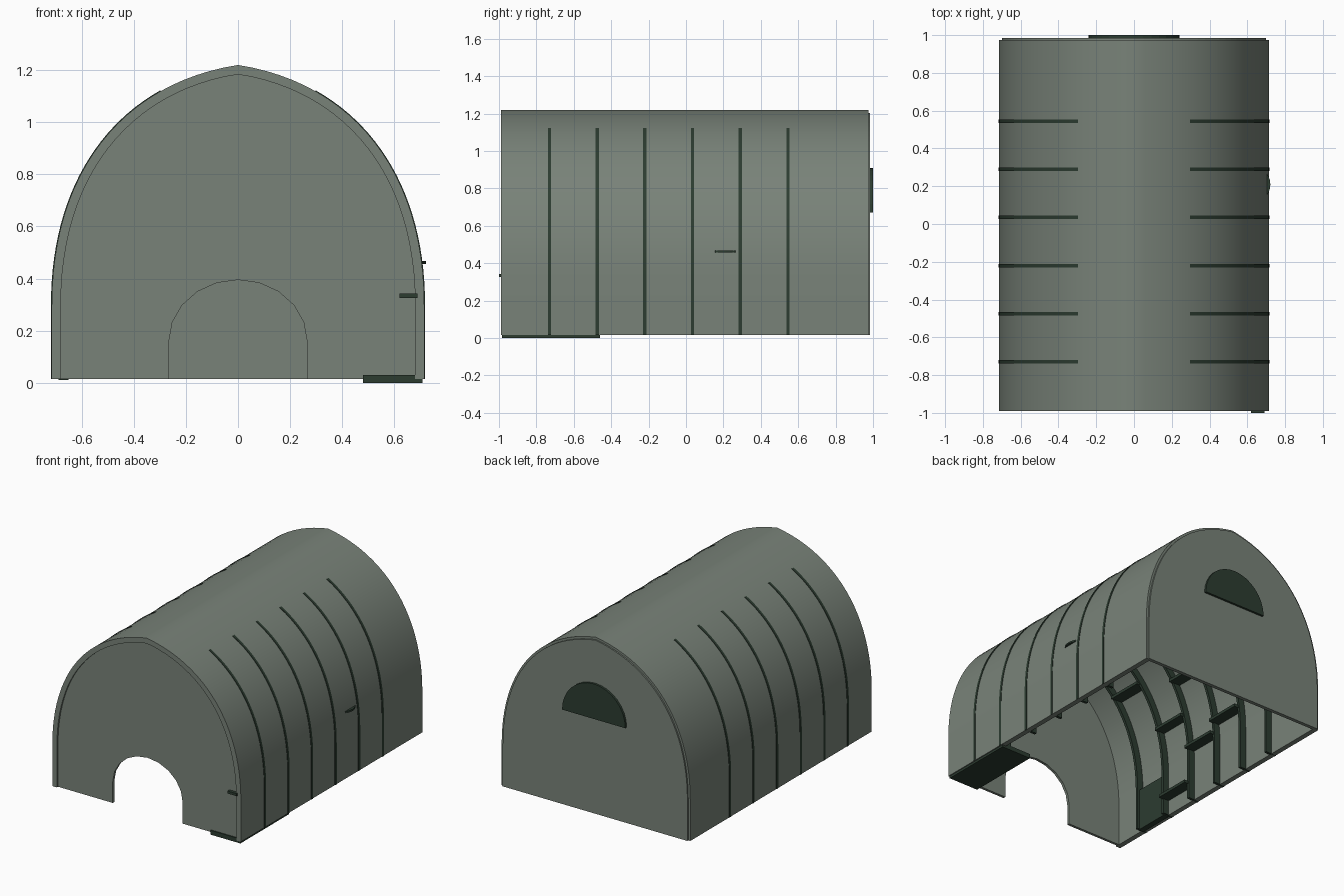
import bpy, bmesh, math

if "Cube" in bpy.data.objects:
    bpy.data.objects.remove(bpy.data.objects["Cube"])

def mat(name, c):
    m = bpy.data.materials.new(name)
    m.diffuse_color = (*c, 1)
    m.use_nodes = True
    m.node_tree.nodes["Principled BSDF"].inputs["Base Color"].default_value = m.diffuse_color
    return m

GREY = mat("shell_green", (0.19, 0.225, 0.19))
DARK = mat("dark_green", (0.025, 0.045, 0.03))
BASE = 0.015
P = [(0.715, 0.30), (0.715, 0.80), (0.45, 1.15), (0.0, 1.22)]

def half(off, t_end=1.0, n=24):
    """Right half of the arch, offset inwards, from base upward."""
    pts = [(P[0][0] - off, BASE)]
    for i in range(n + 1):
        t = t_end * i / n
        u = 1 - t
        w = (u**3, 3*u*u*t, 3*u*t*t, t**3)
        d = (-3*u*u, 3*u*u - 6*u*t, 6*u*t - 3*t*t, 3*t*t)
        x, z = (sum(a * p[k] for a, p in zip(w, P)) for k in (0, 1))
        dx, dz = (sum(a * p[k] for a, p in zip(d, P)) for k in (0, 1))
        l = math.hypot(dx, dz)
        pts.append((max(0, x - off * dz / l), z + off * dx / l))
    if t_end == 1:
        pts[-1] = (0, P[3][1] - off * 1.05)
    return pts

def arch(off):
    r = half(off)
    return r + [(-x, z) for x, z in reversed(r[:-1])]

def wall_x(z):
    """Inner wall distance at a given height."""
    return min(half(0.03), key=lambda p: abs(p[1] - z))[0] if z > 0.3 else 0.685

def finish(name, bm, material, smooth=False):
    bmesh.ops.recalc_face_normals(bm, faces=bm.faces)
    me = bpy.data.meshes.new(name)
    bm.to_mesh(me)
    bm.free()
    o = bpy.data.objects.new(name, me)
    bpy.context.collection.objects.link(o)
    me.materials.append(material)
    if smooth:
        bpy.ops.object.select_all(action='DESELECT')
        o.select_set(True)
        bpy.context.view_layer.objects.active = o
        bpy.ops.object.shade_smooth_by_angle(angle=math.radians(30))
    return o

def plate(name, outline, y0, y1, material):
    bm = bmesh.new()
    f = bm.faces.new([bm.verts.new((x, y0, z)) for x, z in outline])
    r = bmesh.ops.extrude_face_region(bm, geom=[f])
    for v in r['geom']:
        if isinstance(v, bmesh.types.BMVert):
            v.co.y = y1
    return finish(name, bm, material)

def band(name, outer, inner, y0, y1, material):
    """Open strip with a rectangular section, swept along an arch."""
    bm = bmesh.new()
    rows = [[bm.verts.new(c) for c in ((a[0], y0, a[1]), (a[0], y1, a[1]),
                                       (b[0], y1, b[1]), (b[0], y0, b[1]))]
            for a, b in zip(outer, inner)]
    for r, s in zip(rows, rows[1:]):
        for k in range(4):
            j = (k + 1) % 4
            bm.faces.new((r[k], r[j], s[j], s[k]))
    bm.faces.new(rows[0])
    bm.faces.new(rows[-1])
    return finish(name, bm, material, True)

def box(name, x0, x1, y0, y1, z0, z1, material=DARK):
    plate(name, [(x0, z0), (x1, z0), (x1, z1), (x0, z1)], y0, y1, material)

# arched shell
band("arched_shell", arch(0), arch(0.035), -0.99, 0.975, GREY)

# front wall with doorway
door = [(-0.265, BASE)] + [(-0.265 * math.cos(math.pi * i / 10),
        0.16 + 0.235 * math.sin(math.pi * i / 10)) for i in range(11)] + [(0.265, BASE)]
plate("front_wall", arch(0.034) + door, -0.978, -0.96, GREY)

# back wall and half-round window
plate("back_wall", arch(0.015), 0.96, 0.985, GREY)
plate("back_window", [(0.24 * math.cos(math.pi * i / 16), 0.67 + 0.24 * math.sin(math.pi * i / 16))
                      for i in range(17)], 0.98, 1.0, DARK)

# curved ribs on both sides
RIBS = [-0.73 + 0.255 * i for i in range(6)]
for s, side in ((1, "right"), (-1, "left")):
    o, n = half(-0.003, 0.755), half(0.08, 0.755)
    for i, y in enumerate(RIBS):
        band(f"rib_{side}_{i}", [(s * x, z) for x, z in o], [(s * x, z) for x, z in n],
             y - 0.009, y + 0.009, DARK)
    # staggered shelves between ribs
    for i, z in ((0, 0.90), (1, 0.61), (2, 0.82), (2, 0.38), (1, 0.13), (3, 0.46)):
        x = wall_x(z)
        a, b = sorted((s * x, s * (x - 0.08)))
        box(f"shelf_{side}_{i}", a, b, RIBS[i], RIBS[i + 1], z - 0.01, z + 0.01)

# locker panel, bench slab and small wall fittings
box("left_locker", -0.69, -0.65, -0.73, -0.475, 0.01, 0.30)
box("floor_bench", 0.48, 0.708, -0.985, -0.46, 0.0, 0.03)
box("front_shelf", 0.62, 0.69, -1.0, -0.75, 0.325, 0.342)
bm = bmesh.new()
bmesh.ops.create_cone(bm, cap_ends=True, segments=24, radius1=0.1, radius2=0.1, depth=0.012)
bmesh.ops.translate(bm, verts=bm.verts, vec=(0.622, 0.21, 0.462))
finish("side_dish", bm, DARK)
